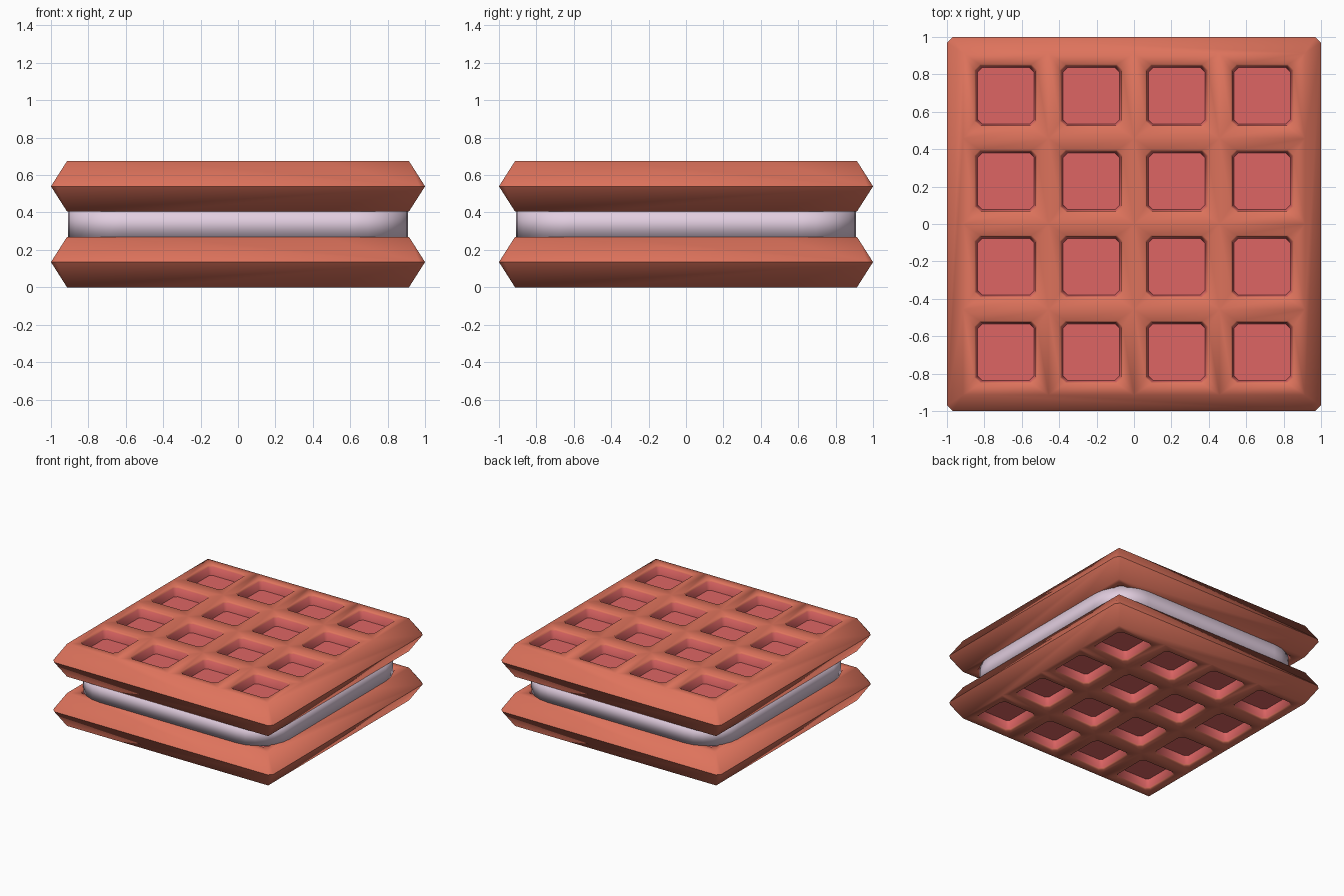
import bpy, bmesh, math

if "Cube" in bpy.data.objects:
    bpy.data.objects.remove(bpy.data.objects["Cube"])


def material(name, rgb):
    m = bpy.data.materials.new(name)
    lin = [((c / 255 + 0.055) / 1.055) ** 2.4 for c in rgb]
    m.diffuse_color = (*lin, 1)
    m.use_nodes = True
    m.node_tree.nodes["Principled BSDF"].inputs["Base Color"].default_value = m.diffuse_color
    return m


CRUST = material("waffle crust", (222, 115, 92))
POCKET = material("waffle pocket red", (222, 101, 100))
CREAM = material("cream filling", (226, 206, 224))

PITCH, TOP, HALF_H = 0.457, 0.914, 0.135


def octagon(bm, cx, cy, half, cut, z):
    """Square with cut corners, anticlockwise, two points per corner."""
    a, b = half, half - cut
    pts = [(-a, -b), (-b, -a), (b, -a), (a, -b), (a, b), (b, a), (-b, a), (-a, b)]
    return [bm.verts.new((cx + x, cy + y, z)) for x, y in pts]


def finish(bm, name, mats, angle=None):
    mesh = bpy.data.meshes.new(name)
    bm.to_mesh(mesh)
    bm.free()
    for m in mats:
        mesh.materials.append(m)
    ob = bpy.data.objects.new(name, mesh)
    bpy.context.collection.objects.link(ob)
    bpy.ops.object.select_all(action='DESELECT')
    ob.select_set(True)
    bpy.context.view_layer.objects.active = ob
    if angle is None:
        bpy.ops.object.shade_smooth()
    else:
        bpy.ops.object.shade_smooth_by_angle(angle=math.radians(angle))
    return ob


def waffle(name, z_mid):
    bm = bmesh.new()
    grid = [[bm.verts.new(((i - 2) * PITCH, (j - 2) * PITCH, HALF_H))
             for j in range(5)] for i in range(5)]
    # pocketed cells: soft rim, then red walls and floor
    for i in range(4):
        for j in range(4):
            cx, cy = (i - 1.5) * PITCH, (j - 1.5) * PITCH
            sq = [grid[i][j], grid[i + 1][j], grid[i + 1][j + 1], grid[i][j + 1]]
            rings = [octagon(bm, cx, cy, h, c, HALF_H - d) for h, c, d in
                     ((0.168, 0.030, 0), (0.159, 0.026, 0.012), (0.150, 0.022, 0.08))]
            o = rings[0]
            for k in range(4):
                bm.faces.new((sq[k], o[2 * k + 1], o[2 * k]))
                n = (k + 1) % 4
                bm.faces.new((sq[k], sq[n], o[2 * n], o[2 * k + 1]))
            for r in range(2):
                for k in range(8):
                    n = (k + 1) % 8
                    f = bm.faces.new((rings[r][k], rings[r][n],
                                      rings[r + 1][n], rings[r + 1][k]))
                    f.material_index = r
            bm.faces.new(rings[2]).material_index = 1
    # sloped outer edge down to the widest line
    rim = octagon(bm, 0, 0, 1.0, 0.03, 0)
    sides = [[grid[i][0] for i in range(5)], [grid[4][j] for j in range(5)],
             [grid[4 - i][4] for i in range(5)], [grid[0][4 - j] for j in range(5)]]
    for k, side in enumerate(sides):
        bm.faces.new([rim[2 * k + 1], rim[(2 * k + 2) % 8]] + side[::-1])
        bm.faces.new((rim[2 * k], rim[2 * k + 1], side[0]))
    # mirror to the underside
    geom = bm.verts[:] + bm.edges[:] + bm.faces[:]
    dup = bmesh.ops.duplicate(bm, geom=geom)["geom"]
    for v in dup:
        if isinstance(v, bmesh.types.BMVert):
            v.co.z = -v.co.z
    bmesh.ops.remove_doubles(bm, verts=bm.verts[:], dist=0.0005)
    bmesh.ops.recalc_face_normals(bm, faces=bm.faces[:])
    bmesh.ops.translate(bm, verts=bm.verts[:], vec=(0, 0, z_mid))
    return finish(bm, name, (CRUST, POCKET), 60)


def filling():
    bm = bmesh.new()
    half, r, seg = 0.91, 0.29, 6
    pts = []
    for q in range(4):
        mid = math.radians(45 + 90 * q)
        cx = math.copysign(half - r, math.cos(mid))
        cy = math.copysign(half - r, math.sin(mid))
        for s in range(seg + 1):
            a = math.radians(90 * (q + s / seg))
            pts.append((cx + r * math.cos(a), cy + r * math.sin(a)))
    base = bm.faces.new([bm.verts.new((x, y, 0.265)) for x, y in pts])
    ext = bmesh.ops.extrude_face_region(bm, geom=[base], use_keep_orig=True)["geom"]
    bmesh.ops.translate(bm, vec=(0, 0, 0.15),
                        verts=[v for v in ext if isinstance(v, bmesh.types.BMVert)])
    bmesh.ops.recalc_face_normals(bm, faces=bm.faces[:])
    return finish(bm, "cream_filling", (CREAM,))


waffle("bottom_waffle", HALF_H)
waffle("top_waffle", 0.54)
filling()
